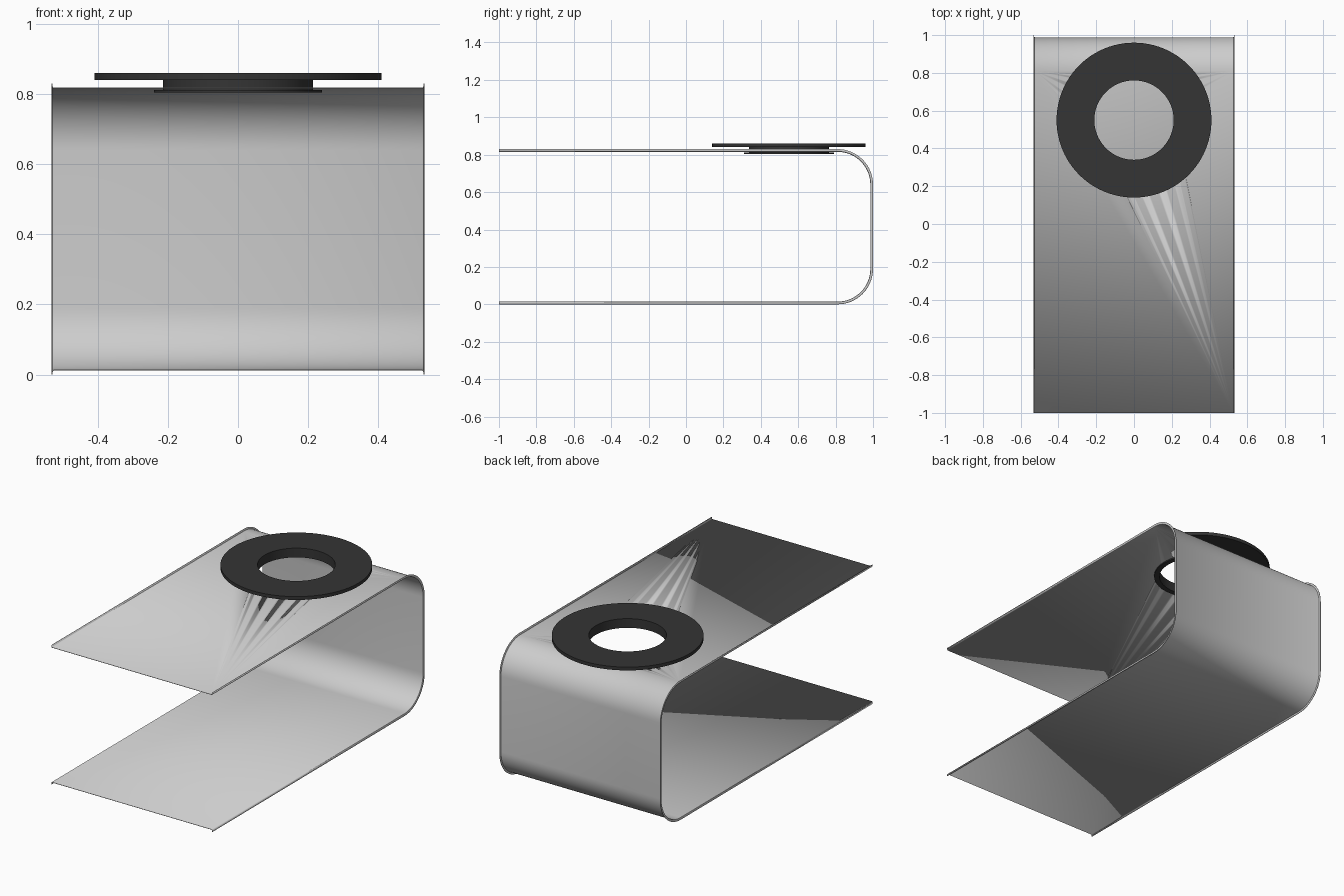
import bpy, bmesh, math

if "Cube" in bpy.data.objects:
    bpy.data.objects.remove(bpy.data.objects["Cube"])

CY = 0.55  # ring centre along y


def make_object(name, bm, angle=35):
    bmesh.ops.recalc_face_normals(bm, faces=bm.faces)
    mesh = bpy.data.meshes.new(name)
    bm.to_mesh(mesh)
    bm.free()
    ob = bpy.data.objects.new(name, mesh)
    bpy.context.collection.objects.link(ob)
    bpy.ops.object.select_all(action='DESELECT')
    ob.select_set(True)
    bpy.context.view_layer.objects.active = ob
    bpy.ops.object.shade_smooth_by_angle(angle=math.radians(angle))
    return ob


def grid_faces(bm, rows, close=False):
    n = len(rows)
    for i in range(n if close else n - 1):
        a, b = rows[i], rows[(i + 1) % n]
        m = len(a)
        for j in range(m if close else m - 1):
            k = (j + 1) % m
            bm.faces.new((a[j], a[k], b[k], b[j]))


def lathe(name, profile, segments=96):
    bm = bmesh.new()
    rows = []
    for i in range(segments):
        t = 2 * math.pi * i / segments
        rows.append([bm.verts.new((r * math.cos(t), CY + r * math.sin(t), z)) for r, z in profile])
    grid_faces(bm, rows, close=True)
    return make_object(name, bm)


# Path of the bent sheet in the yz plane: y, z, inward normal
H, R, STEPS = 0.83, 0.19, 16
path = [(-1.0, 0.0, 0.0, 1.0)]
for start, cz in ((-90, R), (0, H - R)):
    for i in range(STEPS + 1):
        t = math.radians(start + 90 * i / STEPS)
        c, s = math.cos(t), math.sin(t)
        path.append((1.0 - R + R * c, cz + R * s, -c, -s))
path.append((-1.0, H, 0.0, -1.0))

# Cross-section: thin sheet with small outward lips (x, inward offset)
half = [(0.53, 0.0), (0.53, 0.008), (0.5285, 0.0115), (0.525, 0.013)]
section = [(-x, d) for x, d in half] + half[::-1]

bm = bmesh.new()
rows = [[bm.verts.new((x, y + ny * d, z + nz * d)) for x, d in section]
        for y, z, ny, nz in path]
grid_faces(bm, rows)
sheet = make_object("bent_sheet", bm)
solid = sheet.modifiers.new("Thickness", 'SOLIDIFY')
solid.thickness = 0.003
solid.offset = 0

# Round opening through the top of the sheet
cutter = lathe("hole_cutter", [(0.0001, 0.7), (0.2135, 0.7), (0.2135, 0.9), (0.0001, 0.9)])
cutter.hide_render = True
cutter.hide_viewport = True
cut = sheet.modifiers.new("Opening", 'BOOLEAN')
cut.operation = 'DIFFERENCE'
cut.solver = 'EXACT'
cut.object = cutter

# Dark flanged ring: wide washer, sleeve and lower lip
ring = lathe("flanged_ring", [
    (0.21, 0.805), (0.24, 0.805), (0.24, 0.812), (0.2135, 0.812),
    (0.2135, 0.84), (0.41, 0.84), (0.41, 0.86), (0.21, 0.86)])
dark = bpy.data.materials.new("dark_rubber")
dark.diffuse_color = (0.035, 0.035, 0.035, 1)
dark.use_nodes = True
dark.node_tree.nodes["Principled BSDF"].inputs["Base Color"].default_value = dark.diffuse_color
ring.data.materials.append(dark)
